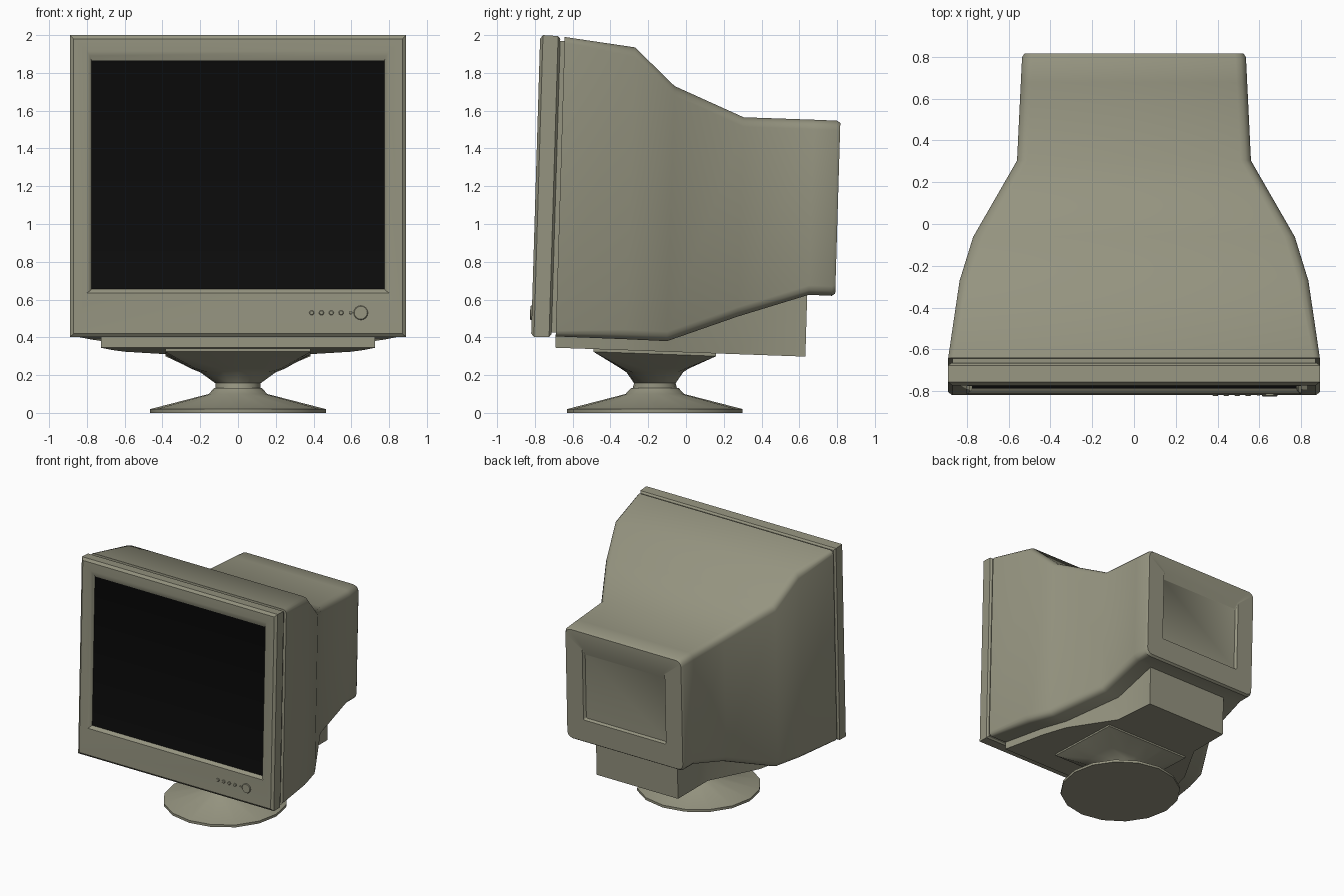
import bpy
import bmesh
from math import sin, cos, pi, radians

cube = bpy.data.objects.get("Cube")
if cube:
    bpy.data.objects.remove(cube)

TILT = 0.03  # backward lean of the whole case


def material(name, colour):
    m = bpy.data.materials.new(name)
    m.use_nodes = True
    m.diffuse_color = (*colour, 1)
    bsdf = m.node_tree.nodes["Principled BSDF"]
    bsdf.inputs["Base Color"].default_value = (*colour, 1)
    bsdf.inputs["Roughness"].default_value = 0.6
    return m


plastic = material("beige plastic", (0.30, 0.295, 0.215))
glass = material("black glass", (0.004, 0.004, 0.004))


def smooth(obj, angle):
    bpy.ops.object.select_all(action="DESELECT")
    obj.select_set(True)
    bpy.context.view_layer.objects.active = obj
    bpy.ops.object.shade_smooth_by_angle(angle=radians(angle))


def section(s, w, z0, z1, r=0.0, segs=0):
    """Rectangle across the case at depth s, with rounded corners."""
    pts = []
    corners = ((w - r, z1 - r), (r - w, z1 - r), (r - w, z0 + r), (w - r, z0 + r))
    for i, (cx, cz) in enumerate(corners):
        for k in range(segs + 1):
            a = (i + (k / segs if segs else 0.5)) * pi / 2
            x, z = cx + r * cos(a), cz + r * sin(a)
            pts.append((x, s + TILT * (z - 0.4), z))
    return pts


def loft(name, rings, angle=35, end_material=0):
    """Skin a row of equal rings and close both ends."""
    bm = bmesh.new()
    loops = [[bm.verts.new(p) for p in ring] for ring in rings]
    n = len(loops[0])
    for a, b in zip(loops, loops[1:]):
        for i in range(n):
            j = (i + 1) % n
            bm.faces.new((a[i], a[j], b[j], b[i]))
    bm.faces.new(loops[0][::-1])
    bm.faces.new(loops[-1]).material_index = end_material
    bmesh.ops.recalc_face_normals(bm, faces=bm.faces)
    mesh = bpy.data.meshes.new(name)
    bm.to_mesh(mesh)
    bm.free()
    mesh.materials.append(plastic)
    mesh.materials.append(glass)
    obj = bpy.data.objects.new(name, mesh)
    bpy.context.collection.objects.link(obj)
    smooth(obj, angle)
    return obj


# Front bezel with softened rim, sloping lip and recessed screen
loft("bezel_and_screen", [
    section(-0.713, 0.875, 0.415, 1.98),
    section(-0.725, 0.89, 0.402, 1.995),
    section(-0.805, 0.89, 0.402, 2.0),
    section(-0.820, 0.87, 0.42, 1.98),
    section(-0.820, 0.80, 0.635, 1.915),
    section(-0.812, 0.785, 0.645, 1.89),
    section(-0.795, 0.775, 0.655, 1.865),
], end_material=1)

# Dark seam between bezel and housing
loft("seam_core", [section(s, 0.868, 0.425, 1.968) for s in (-0.73, -0.66)])

# Housing: depth, half width, bottom, top; then the rear recess
stations = [
    (-0.690, 0.89, 0.405, 1.99, 0.03),
    (-0.316, 0.835, 0.39, 1.935, 0.05),
    (-0.100, 0.77, 0.38, 1.73, 0.05),
    (0.270, 0.56, 0.51, 1.565, 0.05),
    (0.643, 0.542, 0.625, 1.552, 0.05),
    (0.765, 0.536, 0.62, 1.547, 0.05),
    (0.783, 0.525, 0.632, 1.535, 0.045),
    (0.783, 0.375, 0.81, 1.40, 0.01),
    (0.760, 0.365, 0.82, 1.35, 0.01),
]
loft("rear_housing", [section(*st, segs=3) for st in stations])

# Sloping underside tray, parallel to the housing sides
tray = [
    (-0.69, 0.725, 0.345, 0.45),
    (-0.316, 0.66, 0.332, 0.45),
    (-0.10, 0.60, 0.324, 0.45),
    (0.27, 0.385, 0.311, 0.60),
    (0.635, 0.37, 0.298, 0.70),
]
loft("underside_tray", [section(*st) for st in tray], angle=30)


# Swivel stand: square top plate blending to a round waist and foot
def stand_ring(rx, ry, z, square=0.0, slope=0.0):
    ring = []
    for i in range(16):
        a = i * pi / 8
        c, s = cos(a), sin(a)
        k = 1 + square * (1 / max(abs(c), abs(s)) - 1)
        y = ry * s * k
        ring.append((rx * c * k, y - 0.165, z - slope * y))
    return ring


loft("stand_neck", [
    stand_ring(0.385, 0.325, 0.34, 1, 0.036),
    stand_ring(0.385, 0.325, 0.312, 1, 0.036),
    stand_ring(0.25, 0.18, 0.235, 0.7),
    stand_ring(0.20, 0.15, 0.215, 0.3),
    stand_ring(0.12, 0.11, 0.157),
    stand_ring(0.12, 0.12, 0.12),
])
loft("stand_foot", [
    stand_ring(0.125, 0.125, 0.133),
    stand_ring(0.155, 0.155, 0.10),
    stand_ring(0.465, 0.465, 0.02),
    stand_ring(0.465, 0.465, 0.0),
])


# Control buttons on the lower bezel
def button(name, x, radius, depth):
    z = 0.53
    bpy.ops.mesh.primitive_cylinder_add(
        vertices=16, radius=radius, depth=depth,
        location=(x, -0.82 + TILT * (z - 0.4), z),
        rotation=(pi / 2 - TILT, 0, 0))
    obj = bpy.context.object
    obj.name = name
    obj.data.materials.append(plastic)
    bevel = obj.modifiers.new("soft edge", "BEVEL")
    bevel.width = depth * 0.2
    smooth(obj, 40)


for i in range(4):
    button(f"small_button_{i + 1}", 0.39 + 0.052 * i, 0.013, 0.016)
button("indicator_light", 0.597, 0.008, 0.01)
button("power_button", 0.65, 0.038, 0.018)
